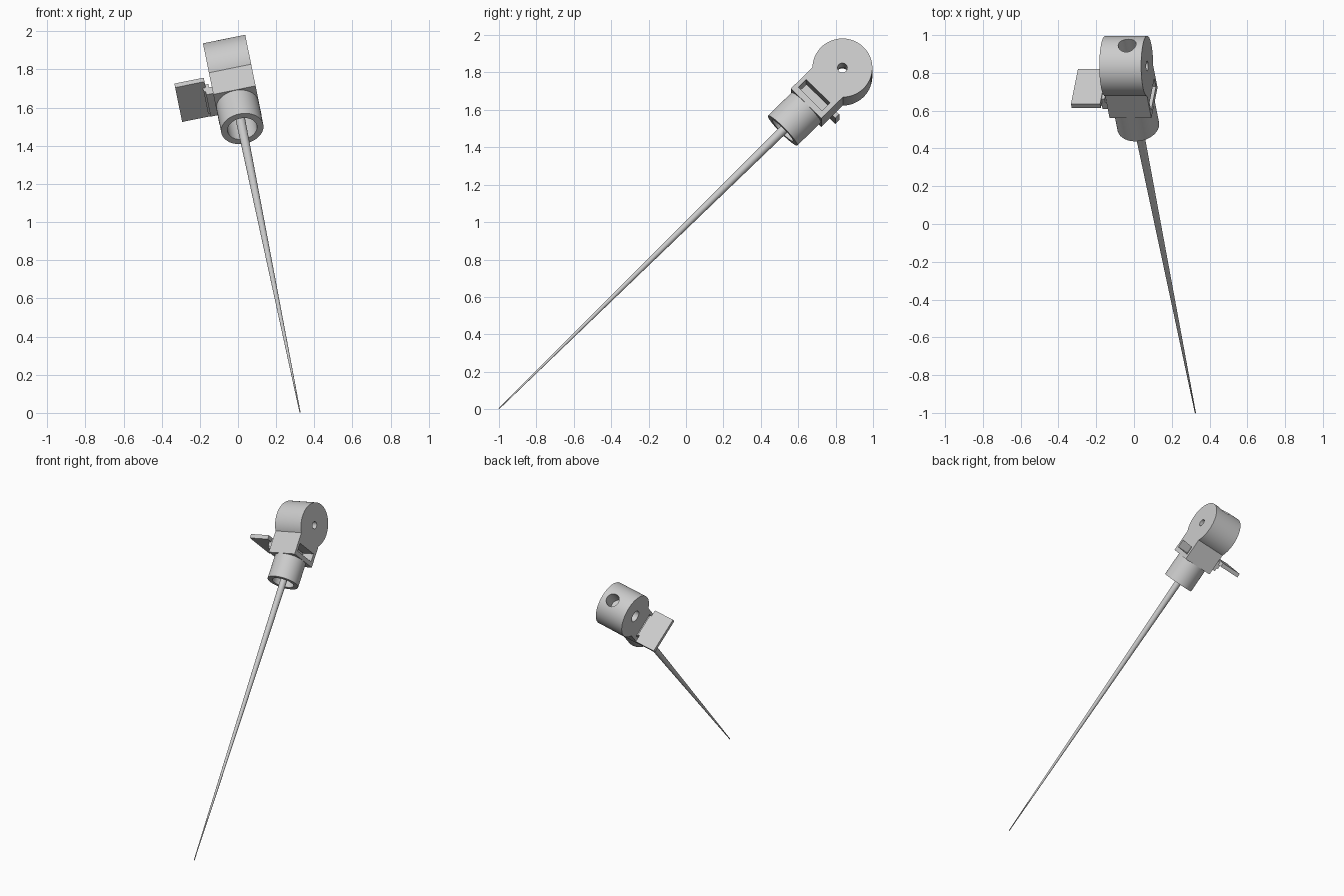
import bpy
from math import radians, pi
from mathutils import Matrix, Vector

if "Cube" in bpy.data.objects:
    bpy.data.objects.remove(bpy.data.objects["Cube"])

# Local frame: origin at needle tip, Y along the needle, X along the drum axis
POSE = (Matrix.Translation((0.325, -1, 0.003))
        @ Matrix.Rotation(radians(-11.5), 4, 'Y')
        @ Matrix.Rotation(radians(45), 4, 'X'))
AXIS_ROT = {'X': Matrix.Rotation(pi / 2, 4, 'Y'),
            'Y': Matrix.Rotation(-pi / 2, 4, 'X')}


def rod(name, axis, start, length, r1, r2=None, sides=64):
    """Cylinder or cone growing along +axis from start."""
    r2 = r1 if r2 is None else r2
    bpy.ops.mesh.primitive_cone_add(vertices=sides, radius1=r1, radius2=r2, depth=length)
    ob = bpy.context.object
    ob.name = name
    ob.data.transform(Matrix.Translation((0, 0, length / 2)))
    ob.data.transform(Matrix.Translation(start) @ AXIS_ROT[axis])
    return ob


def box(name, lo, hi):
    lo, hi = Vector(lo), Vector(hi)
    bpy.ops.mesh.primitive_cube_add(size=1)
    ob = bpy.context.object
    ob.name = name
    ob.data.transform(Matrix.Translation((lo + hi) / 2) @ Matrix.Diagonal((*(hi - lo), 1)))
    return ob


def combine(target, other, operation):
    other.hide_render = True
    mod = target.modifiers.new(operation.lower(), 'BOOLEAN')
    mod.operation, mod.object, mod.solver = operation, other, 'EXACT'
    bpy.context.view_layer.objects.active = target
    bpy.ops.object.modifier_apply(modifier=mod.name)
    bpy.data.objects.remove(other)


W = 0.113      # half width of drum and block
DRUM_Y = 2.597

# Valve body: drum + square block + round collar
body = rod("valve_body", 'X', (-W, DRUM_Y, 0), 2 * W, 0.16, sides=96)
combine(body, box("block", (-W, 2.322, -0.115), (W, DRUM_Y, 0.115)), 'UNION')
combine(body, rod("collar", 'Y', (0, 2.145, 0), 0.2, 0.112), 'UNION')

# Collar socket, drum axle bore with wider left end, rim port, slider slot
combine(body, rod("socket", 'Y', (0, 2.1, 0), 0.225, 0.078), 'DIFFERENCE')
combine(body, rod("axle_bore", 'X', (-0.2, DRUM_Y, 0), 0.4, 0.026, sides=32), 'DIFFERENCE')
combine(body, rod("left_bore", 'X', (-0.2, DRUM_Y, 0), 0.2, 0.042, sides=32), 'DIFFERENCE')
combine(body, rod("rim_port", 'Y', (0.028, DRUM_Y + 0.03, 0), 0.2, 0.048, sides=32), 'DIFFERENCE')
combine(body, box("slot", (-0.2, 2.355, -0.088), (0.2, 2.415, 0.092)), 'DIFFERENCE')

# Sliding gate inside the slot and its finger pad on the left
gate = box("slider_gate", (-0.15, 2.36, -0.08), (0.03, 2.41, 0.085))
pad = box("finger_pad", (-0.302, 2.413, -0.13), (-0.145, 2.443, 0.13))
neck = box("pad_neck", (-0.16, 2.385, -0.08), (-0.128, 2.435, 0.085))

# Long tapered needle
needle = rod("needle", 'Y', (0, 0, 0), 2.34, 0.003, 0.026, sides=32)

for ob in (body, gate, pad, neck, needle):
    ob.data.transform(POSE)
    bpy.ops.object.select_all(action='DESELECT')
    ob.select_set(True)
    bpy.context.view_layer.objects.active = ob
    bpy.ops.object.shade_smooth_by_angle(angle=radians(30))
